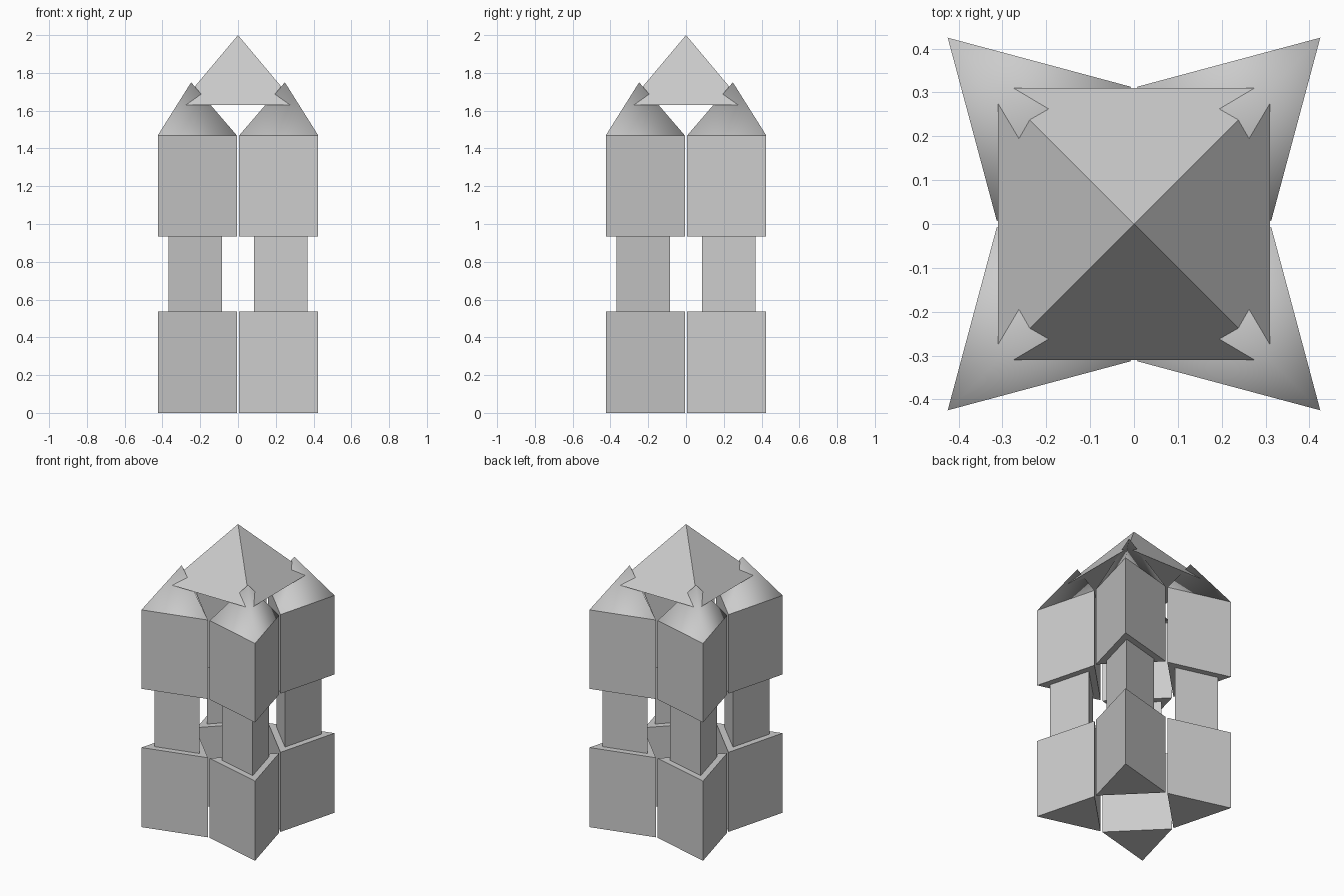
import bpy, bmesh, math

if "Cube" in bpy.data.objects:
    bpy.data.objects.remove(bpy.data.objects["Cube"])

CENTRE = 0.248      # distance of each tower axis from x = 0 and y = 0


def solid(name, cx, cy, sides, radius, z0, z1, heading, pointed=False, smooth=False):
    """Regular prism or pyramid with one corner pointing along heading."""
    bm = bmesh.new()

    def ring(z):
        angles = [heading + 2 * math.pi * i / sides for i in range(sides)]
        return [bm.verts.new((cx + radius * math.cos(a), cy + radius * math.sin(a), z))
                for a in angles]

    low = ring(z0)
    bm.faces.new(low[::-1])
    high = [bm.verts.new((cx, cy, z1))] if pointed else ring(z1)
    if not pointed:
        bm.faces.new(high)
    for i in range(sides):
        j = (i + 1) % sides
        top = high if pointed else [high[j], high[i]]
        face = bm.faces.new([low[i], low[j]] + top)
        face.smooth = smooth
    bm.normal_update()
    mesh = bpy.data.meshes.new(name)
    bm.to_mesh(mesh)
    bm.free()
    obj = bpy.data.objects.new(name, mesh)
    bpy.context.collection.objects.link(obj)
    return obj


# Four triangular corner towers, each pointing outward along its diagonal
for k in range(4):
    a = math.pi / 4 + k * math.pi / 2
    x = CENTRE * math.sqrt(2) * math.cos(a)
    y = CENTRE * math.sqrt(2) * math.sin(a)
    solid(f"lower_block_{k + 1}", x, y, 3, 0.25, 0.0, 0.538, a)
    solid(f"neck_{k + 1}", x, y, 3, 0.169, 0.538, 0.935, a)
    solid(f"upper_block_{k + 1}", x, y, 3, 0.25, 0.935, 1.469, a)
    # Softly shaded three-sided cap
    solid(f"tower_cap_{k + 1}", x, y, 3, 0.25, 1.469, 1.75, a, pointed=True, smooth=True)

# Square pyramid roof resting on the four caps
solid("roof", 0, 0, 4, 0.31 * math.sqrt(2), 1.631, 2.0, math.pi / 4, pointed=True)
